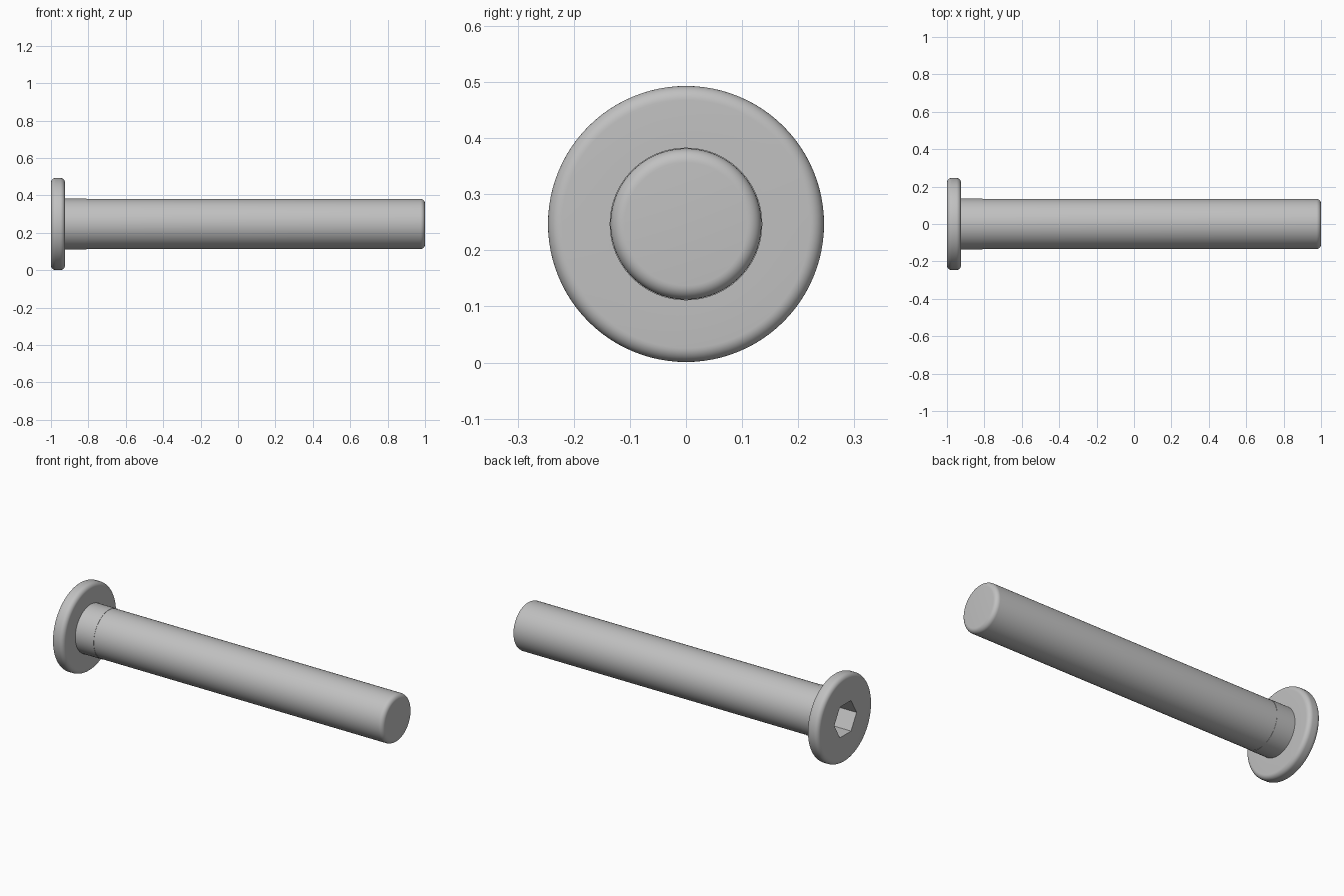
import bpy, bmesh, math

cube = bpy.data.objects.get("Cube")
if cube:
    bpy.data.objects.remove(cube, do_unlink=True)

SEGMENTS = 96
AXIS_Z = 0.247
HEAD_R, NECK_R, SHAFT_R = 0.246, 0.136, 0.1345
FILLET = 0.025
HEX_R = 0.1

steel = bpy.data.materials.new("grey steel")
steel.use_nodes = True
colour = (0.53, 0.53, 0.53, 1)
steel.diffuse_color = colour
steel.node_tree.nodes["Principled BSDF"].inputs["Base Color"].default_value = colour


def circle(radius):
    return lambda a: radius


def hexagon(radius):
    step = math.pi / 3
    return lambda a: radius * math.cos(step / 2) / math.cos(a % step - step / 2)


def fillet(x, radius, start, end, steps=8):
    """Rounded corner as rings around the x axis."""
    rings = []
    for i in range(steps + 1):
        t = math.radians(start + (end - start) * i / steps)
        rings.append((x + FILLET * math.cos(t), circle(radius + FILLET * math.sin(t))))
    return rings


def lathe(name, rings, cap_start=True, cap_end=True):
    """Skin a row of rings running along x, each with its own outline."""
    bm = bmesh.new()
    loops = []
    for x, outline in rings:
        loop = []
        for i in range(SEGMENTS):
            a = math.tau * i / SEGMENTS
            r = outline(a)
            loop.append(bm.verts.new((x, r * math.cos(a), AXIS_Z + r * math.sin(a))))
        loops.append(loop)
    for p, q in zip(loops, loops[1:]):
        for i in range(SEGMENTS):
            j = (i + 1) % SEGMENTS
            bm.faces.new((p[i], q[i], q[j], p[j]))
    if cap_start:
        bm.faces.new(loops[0])
    if cap_end:
        bm.faces.new(loops[-1])
    bmesh.ops.recalc_face_normals(bm, faces=bm.faces)
    mesh = bpy.data.meshes.new(name)
    bm.to_mesh(mesh)
    bm.free()
    mesh.materials.append(steel)
    obj = bpy.data.objects.new(name, mesh)
    bpy.context.collection.objects.link(obj)
    bpy.ops.object.select_all(action="DESELECT")
    obj.select_set(True)
    bpy.context.view_layer.objects.active = obj
    bpy.ops.object.shade_smooth_by_angle(angle=math.radians(30))
    return obj


# Head with hex socket, and the neck in one piece
head = [(-0.84, hexagon(HEX_R)), (-1, hexagon(HEX_R))]
head += fillet(-1 + FILLET, HEAD_R - FILLET, 180, 90)
head += fillet(-0.925 - FILLET, HEAD_R - FILLET, 90, 0)
head += [(-0.925, circle(NECK_R)), (-0.81, circle(NECK_R))]
lathe("head_and_neck", head)

# Shaft with a rounded tip
shaft = [(-0.81, circle(SHAFT_R))]
shaft += fillet(1 - FILLET, SHAFT_R - FILLET, 90, 0)
lathe("shaft", shaft, cap_start=False)
